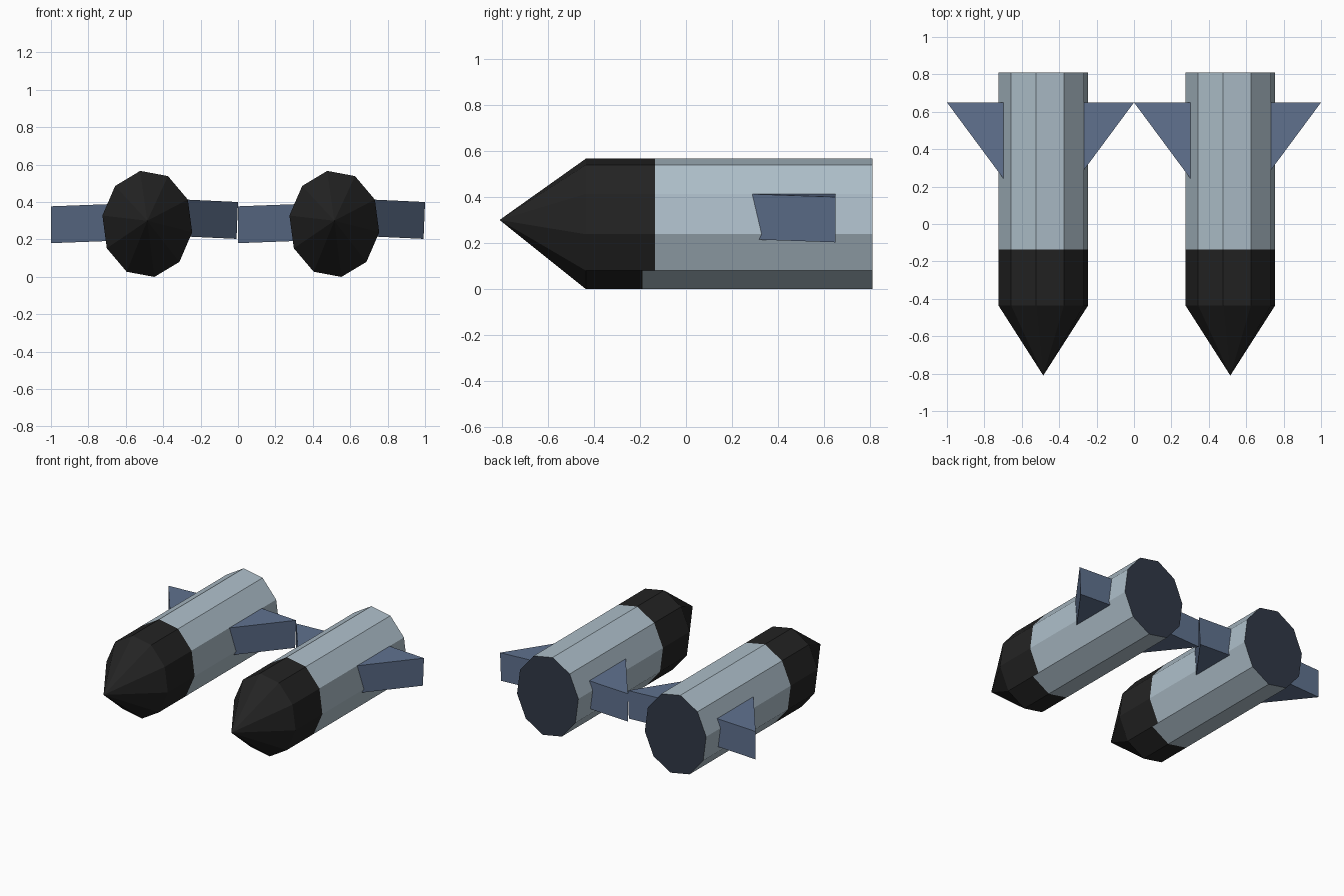
import bpy, bmesh, math

if "Cube" in bpy.data.objects:
    bpy.data.objects.remove(bpy.data.objects["Cube"])


def material(name, rgb):
    lin = [((c / 255 + 0.055) / 1.055) ** 2.4 for c in rgb]
    m = bpy.data.materials.new(name)
    m.diffuse_color = (*lin, 1)
    m.use_nodes = True
    m.node_tree.nodes["Principled BSDF"].inputs["Base Color"].default_value = m.diffuse_color
    return m


SHELL = material("pale blue grey", (174, 191, 202))
NOSE = material("nose black", (35, 35, 35))
FIN = material("fin blue", (96, 114, 143))
CAP = material("tail dark slate", (48, 56, 70))


def finish(name, bm, mats):
    bmesh.ops.recalc_face_normals(bm, faces=bm.faces)
    me = bpy.data.meshes.new(name)
    bm.to_mesh(me)
    bm.free()
    for m in mats:
        me.materials.append(m)
    ob = bpy.data.objects.new(name, me)
    bpy.context.collection.objects.link(ob)
    return ob


def hull(name, cx):
    """Ten-sided oval tube with a pointed nose and a flat tail."""
    bm = bmesh.new()
    n, rx, rz, cz = 10, 0.243, 0.287, 0.283
    rings = []
    for y in (0.81, -0.135, -0.19, -0.435):
        ring = []
        for k in range(n):
            t = math.radians(-9 + 36 * k)
            ring.append(bm.verts.new((cx + rx * math.sin(t), y, cz + rz * math.cos(t))))
        rings.append(ring)
    tip = bm.verts.new((cx, -0.81, 0.30))
    bm.faces.new(rings[0]).material_index = 2
    for i in range(3):
        for k in range(n):
            j = (k + 1) % n
            f = bm.faces.new((rings[i][k], rings[i][j], rings[i + 1][j], rings[i + 1][k]))
            # shell colour runs further forward on the underside
            low = f.calc_center_median().z < 0.08
            f.material_index = 0 if i == 0 or (i == 1 and low) else 1
    for k in range(n):
        bm.faces.new((rings[3][k], rings[3][(k + 1) % n], tip)).material_index = 1
    return finish(name, bm, [SHELL, NOSE, CAP])


def fin(name, tip_x, inward, z_low, rise, lean):
    """Swept triangular wedge whose root is buried in the hull."""
    bm = bmesh.new()
    depth, back = 0.32, 0.65
    plan = [(0, back, 0), (depth, back, rise), (depth, back - depth * 1.35, rise)]
    layers = []
    for h, shift in ((0, lean), (0.197, 0)):
        layers.append([bm.verts.new((tip_x + inward * d + shift, y, z_low + h + dz))
                       for d, y, dz in plan])
    bm.faces.new(layers[0])
    bm.faces.new(layers[1])
    for k in range(3):
        j = (k + 1) % 3
        bm.faces.new((layers[0][k], layers[0][j], layers[1][j], layers[1][k]))
    return finish(name, bm, [FIN])


# two identical rockets side by side
for side, cx in (("left", -0.485), ("right", 0.515)):
    hull(side + "_rocket_hull", cx)
    fin(side + "_rocket_left_fin", cx - 0.515, 1, 0.18, 0.012, 0.0)
    fin(side + "_rocket_right_fin", cx + 0.485, -1, 0.203, 0.015, -0.008)
